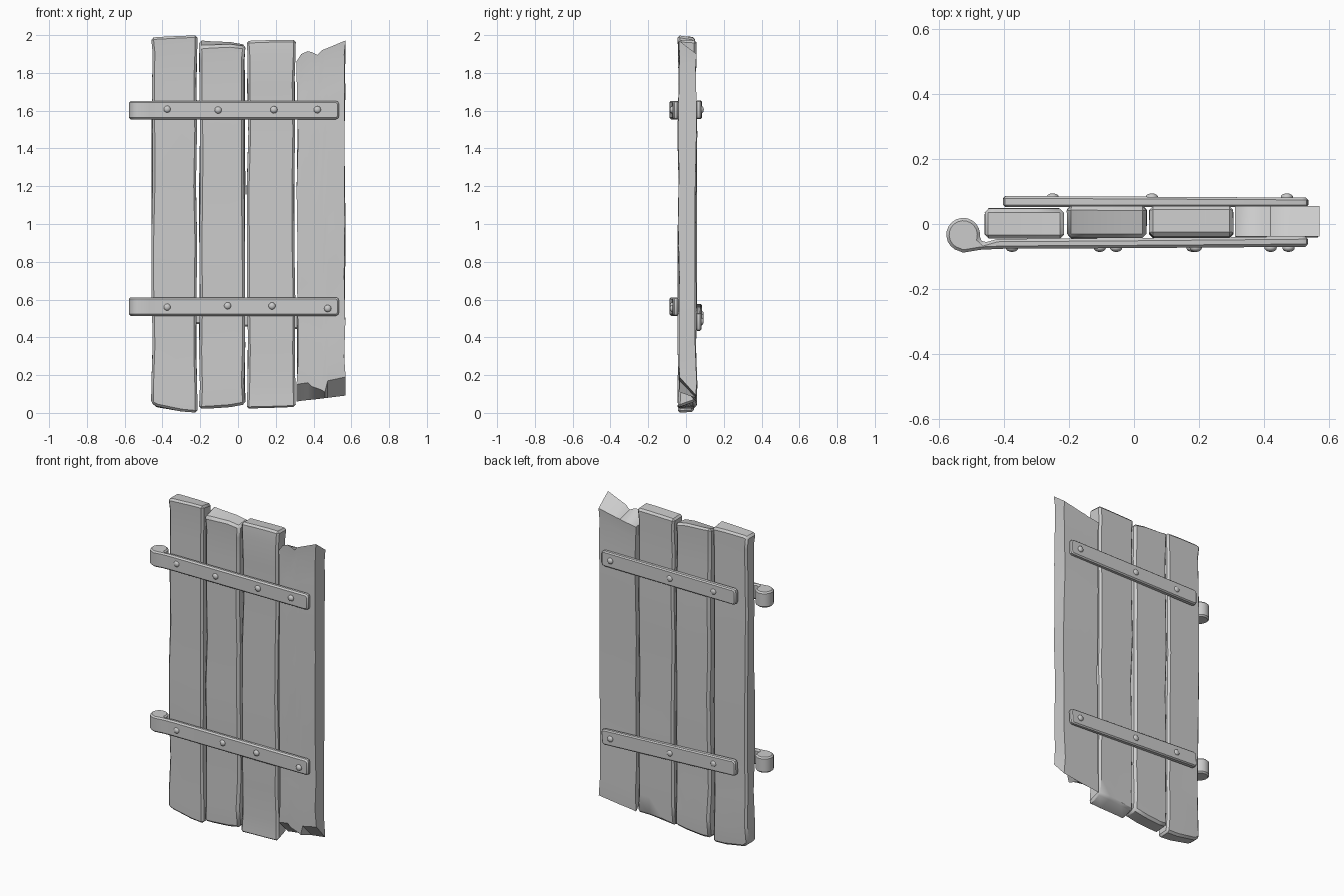
import bpy, bmesh, math, random
from mathutils import Matrix, Vector

if "Cube" in bpy.data.objects:
    bpy.data.objects.remove(bpy.data.objects["Cube"])

random.seed(4)
ROWS = [0, 0.06, 0.16, 0.3, 0.45, 0.6, 0.75, 0.88, 0.96, 1]


def finish(bm, name, angle=35):
    bmesh.ops.recalc_face_normals(bm, faces=bm.faces)
    me = bpy.data.meshes.new(name)
    bm.to_mesh(me)
    bm.free()
    ob = bpy.data.objects.new(name, me)
    bpy.context.collection.objects.link(ob)
    bpy.ops.object.select_all(action='DESELECT')
    ob.select_set(True)
    bpy.context.view_layer.objects.active = ob
    bpy.ops.object.shade_smooth_by_angle(angle=math.radians(angle))
    return ob


def bevel_sharp(bm, width, segments=1):
    bmesh.ops.recalc_face_normals(bm, faces=bm.faces)
    edges = [e for e in bm.edges if e.calc_face_angle(0) > math.radians(50)]
    bmesh.ops.bevel(bm, geom=edges, offset=width, segments=segments,
                    profile=0.5, affect='EDGES', clamp_overlap=True)


def plank(name, xs, y0, y1, front_bot, back_bot, front_top, back_top, width=0.012):
    """Board from a front and a back grid, stitched on all four sides, with worn edges."""
    bm = bmesh.new()
    n = len(xs)

    def grid(y, bot, top, inward):
        out = []
        for r, t in enumerate(ROWS):
            row = []
            wl, wr, wy = (random.uniform(0, 0.009) for _ in range(3))
            inner = 0 < r < len(ROWS) - 1
            for i, x in enumerate(xs):
                dx = (wl if i == 0 else -wr if i == n - 1 else 0) * inner
                row.append(bm.verts.new((x + dx, y + inward * wy,
                                         bot[i] + (top[i] - bot[i]) * t)))
            out.append(row)
        return out

    f = grid(y0, front_bot, front_top, 1)
    b = grid(y1, back_bot, back_top, -1)
    for r in range(len(ROWS) - 1):
        for g in (f, b):
            for i in range(n - 1):
                bm.faces.new((g[r][i], g[r][i + 1], g[r + 1][i + 1], g[r + 1][i]))
        for i in (0, -1):
            bm.faces.new((f[r][i], b[r][i], b[r + 1][i], f[r + 1][i]))
    for r in (0, -1):
        for i in range(n - 1):
            bm.faces.new((f[r][i], f[r][i + 1], b[r][i + 1], b[r][i]))
    if width:
        bevel_sharp(bm, width)
    return finish(bm, name)


def strap(name, profile, z, half, width=0.009, tilt=0.0, pivot=0.0):
    """Iron strap: an xy profile extruded upwards, corners clipped, edges softened."""
    bm = bmesh.new()
    face = bm.faces.new([bm.verts.new((x, y, -half)) for x, y in profile])
    ext = bmesh.ops.extrude_face_region(bm, geom=[face])
    bmesh.ops.translate(bm, vec=(0, 0, 2 * half),
                        verts=[v for v in ext['geom'] if isinstance(v, bmesh.types.BMVert)])
    ends = []
    for e in bm.edges:
        d = e.verts[1].co - e.verts[0].co
        if abs(d.x) < 1e-5 and abs(d.z) < 1e-5 and abs(d.y) > 0.02 \
                and (e.verts[0].co.x > 0.5 or -0.42 < e.verts[0].co.x < -0.38):
            ends.append(e)
    bmesh.ops.bevel(bm, geom=ends, offset=0.018, segments=2, profile=0.5, affect='EDGES')
    bevel_sharp(bm, width)
    m = Matrix.Translation((pivot, 0, z)) @ Matrix.Rotation(tilt, 4, 'Y') \
        @ Matrix.Translation((-pivot, 0, 0))
    bmesh.ops.transform(bm, matrix=m, verts=bm.verts)
    return finish(bm, name, 40)


def rivet(name, x, y, z, depth):
    bm = bmesh.new()
    bmesh.ops.create_uvsphere(bm, u_segments=12, v_segments=8, radius=1)
    bmesh.ops.transform(bm, verts=bm.verts,
                        matrix=Matrix.Translation((x, y, z))
                        @ Matrix.Diagonal((0.019, depth, 0.019, 1))
                        @ Matrix.Rotation(math.pi / 2, 4, 'X'))
    return finish(bm, name, 60)


# Planks, left to right
plank("plank_1", [-0.46, -0.43, -0.30, -0.215], -0.047, 0.05,
      [0.05, 0.035, 0.008, 0.0], [0.055, 0.03, 0.008, 0.005],
      [1.985, 1.99, 1.997, 2.0], [1.985, 1.99, 1.99, 1.985])
plank("plank_2", [-0.207, -0.15, -0.04, 0.04], -0.046, 0.06,
      [0.02, 0.022, 0.03, 0.045], [0.03, 0.025, 0.035, 0.05],
      [1.94, 1.945, 1.95, 1.94], [1.978, 1.972, 1.966, 1.95], 0.014)
plank("plank_3", [0.046, 0.13, 0.22, 0.306], -0.045, 0.056,
      [0.02, 0.022, 0.024, 0.028], [0.04, 0.05, 0.06, 0.06],
      [1.97, 1.973, 1.976, 1.976], [1.966, 1.968, 1.97, 1.97])
# Splintered plank with ragged ends
plank("broken_plank", [0.31, 0.335, 0.37, 0.39, 0.42, 0.445, 0.46, 0.475, 0.57], -0.042, 0.056,
      [0.15, 0.155, 0.16, 0.14, 0.13, 0.12, 0.11, 0.17, 0.19],
      [0.06, 0.064, 0.068, 0.07, 0.073, 0.076, 0.078, 0.08, 0.092],
      [1.86, 1.90, 1.915, 1.91, 1.895, 1.92, 1.926, 1.932, 1.972],
      [1.85, 1.855, 1.86, 1.863, 1.87, 1.874, 1.877, 1.88, 1.90], 0)

# Front hinge straps with a solid rolled eye on the left
cx, cy, r = -0.525, -0.033, 0.052
eye = [(cx + r * math.cos(a), cy + r * math.sin(a))
       for a in (math.radians(-15 + 255 * k / 14) for k in range(15))]
hinge = [(0.535, -0.070), (0.535, -0.038), (0.0, -0.043), (-0.42, -0.046), (-0.462, -0.058)] \
    + eye + [(cx, cy - 0.055), (-0.47, -0.079), (-0.40, -0.076), (0.0, -0.074)]
front = {"upper": (1.603, [(-0.375, 0.005), (-0.105, 0), (0.19, 0.002), (0.42, 0.002)]),
         "lower": (0.563, [(-0.375, -0.003), (-0.055, 0.004), (0.18, 0.003), (0.475, -0.01)])}
for level, (z, studs) in front.items():
    strap(f"{level}_hinge_strap", hinge, z, 0.049)
    for i, (x, dz) in enumerate(studs, 1):
        rivet(f"{level}_front_rivet_{i}", x, -0.073, z + dz, 0.013)

# Back braces, the lower one hanging slightly askew
brace = [(-0.402, 0.052), (0.535, 0.052), (0.535, 0.081), (0.0, 0.084), (-0.402, 0.086)]
for level, z, tilt in (("upper", 1.605, 0.0), ("lower", 0.505, 0.052)):
    strap(f"{level}_back_brace", brace, z, 0.048, 0.007, tilt, 0.067)
    for i, x in enumerate((-0.25, 0.055, 0.47), 1):
        rivet(f"{level}_back_rivet_{i}", x, 0.083, z - math.tan(tilt) * (x - 0.067), 0.011)
